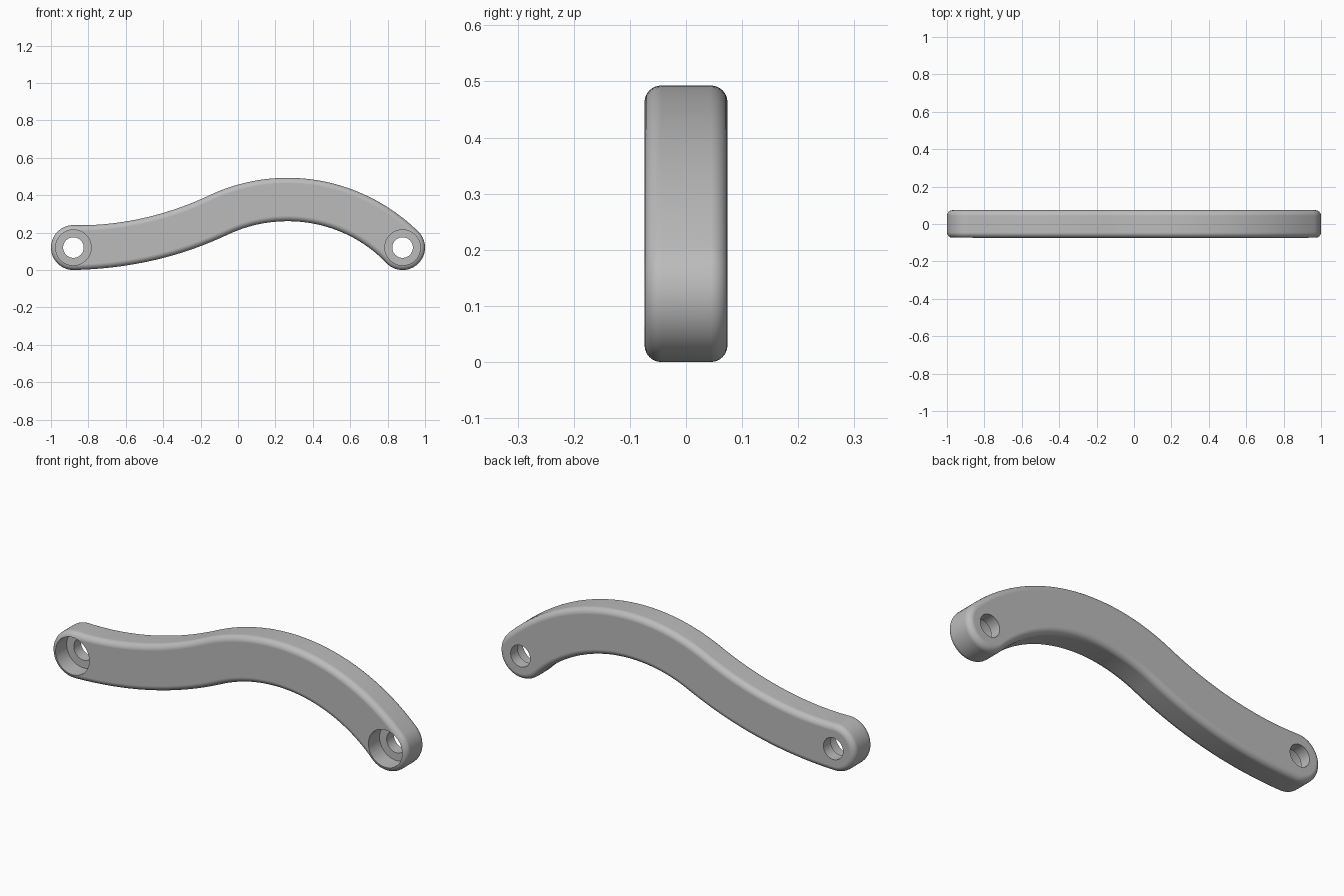
import bpy, bmesh
from math import sin, cos, pi, atan2, hypot
from mathutils import Vector

cube = bpy.data.objects.get("Cube")
if cube:
    bpy.data.objects.remove(cube, do_unlink=True)

HALF_DEPTH = 0.074
FILLET = 0.03
END_X, END_Z, END_R = 0.88, 0.12, 0.12
MID_R = 0.116

# Centre line: a shallow arc rising from the left, tangent to a tighter arch
APEX_X, APEX_Z = 0.265, 0.377
dx, dz = END_X - APEX_X, APEX_Z - END_Z
ARCH_R = (dx * dx + dz * dz) / (2 * dz)
arch = Vector((APEX_X, APEX_Z - ARCH_R))
span, drop = APEX_X + END_X, END_Z - arch.y
SWEEP_R = (span ** 2 + drop ** 2 - ARCH_R ** 2) / (2 * (ARCH_R - drop))
sweep = Vector((-END_X, END_Z + SWEEP_R))
join = atan2(sweep.y - arch.y, sweep.x - arch.x)


def centre_line(steps=40):
    """Points and upward normals from one end to the other."""
    rows = []
    end = join + pi
    for i in range(steps):
        a = 1.5 * pi + (end - 1.5 * pi) * i / steps
        n = Vector((cos(a), sin(a)))
        rows.append((sweep + n * SWEEP_R, -n))
    last = atan2(END_Z - arch.y, END_X - arch.x)
    for i in range(steps + 1):
        a = join + (last - join) * i / steps
        n = Vector((cos(a), sin(a)))
        rows.append((arch + n * ARCH_R, n))
    return rows


def half_width(p):
    return MID_R + (END_R - MID_R) * min(1, abs(p.x) / END_X) ** 6


def end_cap(centre, normal, steps=28):
    """Half circle running clockwise from the given normal."""
    a = atan2(normal.y, normal.x)
    return [centre + END_R * Vector((cos(a - pi * i / steps), sin(a - pi * i / steps)))
            for i in range(1, steps)]


# Outline: top edge, right cap, bottom edge, left cap
line = centre_line()
outline = [p + n * half_width(p) for p, n in line]
outline += end_cap(*line[-1])
outline += [p - n * half_width(p) for p, n in reversed(line)]
outline += end_cap(line[0][0], -line[0][1])

# Handle body with rounded rims
bm = bmesh.new()
face = bm.faces.new([bm.verts.new((p.x, -HALF_DEPTH, p.y)) for p in outline])
ext = bmesh.ops.extrude_face_region(bm, geom=[face])
bmesh.ops.translate(bm, vec=(0, 2 * HALF_DEPTH, 0),
                    verts=[v for v in ext["geom"] if isinstance(v, bmesh.types.BMVert)])
bmesh.ops.recalc_face_normals(bm, faces=bm.faces)
rims = [e for e in bm.edges if abs(e.verts[0].co.y - e.verts[1].co.y) < 1e-5]
bmesh.ops.bevel(bm, geom=rims, offset=FILLET, segments=6, profile=0.5,
                affect='EDGES', clamp_overlap=False)
mesh = bpy.data.meshes.new("handle")
bm.to_mesh(mesh)
bm.free()
handle = bpy.data.objects.new("handle", mesh)
bpy.context.collection.objects.link(handle)

grey = bpy.data.materials.new("plain grey")
grey.use_nodes = True
grey.diffuse_color = (0.5, 0.5, 0.5, 1)
grey.node_tree.nodes["Principled BSDF"].inputs["Base Color"].default_value = (0.5, 0.5, 0.5, 1)
mesh.materials.append(grey)


def bore(x, radius, y0, y1):
    """Cut a round hole along y between two depths."""
    bpy.ops.mesh.primitive_cylinder_add(vertices=48, radius=radius, depth=y1 - y0,
                                        location=(x, (y0 + y1) / 2, END_Z),
                                        rotation=(pi / 2, 0, 0))
    cutter = bpy.context.object
    cutter.name = "bore_cutter"
    cutter.hide_render = True
    cutter.data.materials.append(grey)
    mod = handle.modifiers.new("bore", 'BOOLEAN')
    mod.operation = 'DIFFERENCE'
    mod.solver = 'EXACT'
    mod.object = cutter
    bpy.context.view_layer.objects.active = handle
    bpy.ops.object.modifier_apply(modifier=mod.name)
    bpy.data.objects.remove(cutter, do_unlink=True)


# Screw holes, counterbored from the front
for x in (-END_X, END_X):
    bore(x, 0.095, -0.2, 0.016)
    bore(x, 0.055, -0.2, 0.2)

bpy.ops.object.select_all(action='DESELECT')
handle.select_set(True)
bpy.context.view_layer.objects.active = handle
bpy.ops.object.shade_smooth_by_angle(angle=pi / 6)
weighted = handle.modifiers.new("flat_faces", 'WEIGHTED_NORMAL')
weighted.keep_sharp = True
